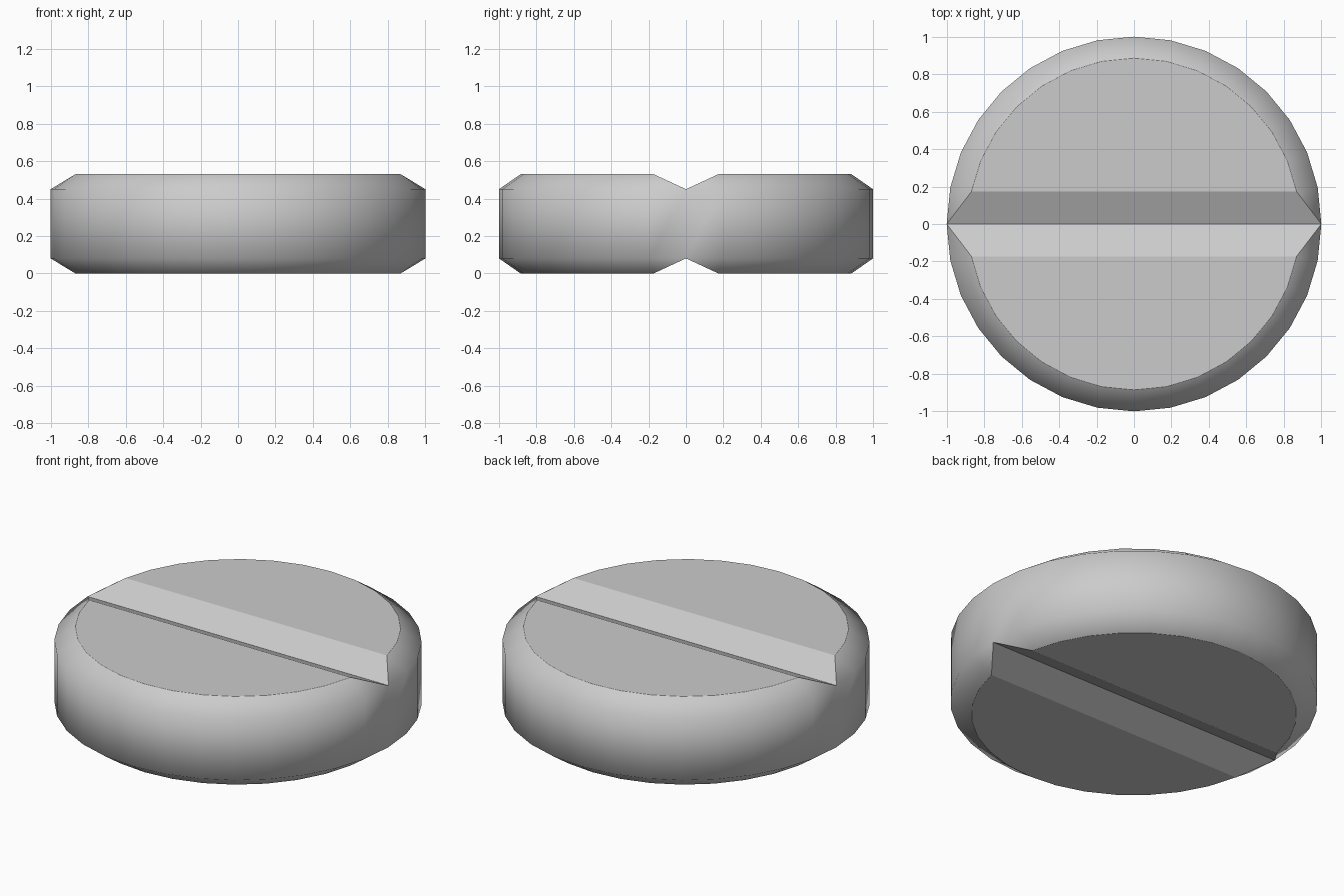
import bpy, bmesh, math

if "Cube" in bpy.data.objects:
    bpy.data.objects.remove(bpy.data.objects["Cube"])

SIDES = 32
HEIGHT, CHAMFER_H = 0.53, 0.08
OUTER, INNER = 1.0, 0.885
HALF = SIDES // 2

bm = bmesh.new()


def ring(radius, z):
    return [bm.verts.new((radius * math.cos(math.tau * i / SIDES),
                          radius * math.sin(math.tau * i / SIDES), z))
            for i in range(SIDES)]


def band(a, b):
    # smooth faces between two rings, skipping repeated corners
    for i in range(SIDES):
        j = (i + 1) % SIDES
        corners = list(dict.fromkeys((a[i], a[j], b[j], b[i])))
        bm.faces.new(corners).smooth = True


def scored_face(outer, z):
    # chamfer and flat halves, folded into the rim along a V score line
    inner = ring(INNER, z)
    for i in (0, HALF):
        bm.verts.remove(inner[i])
        inner[i] = outer[i]
    band(outer, inner)
    flats = [bm.faces.new(inner[1:HALF]), bm.faces.new(inner[HALF + 1:])]
    flats.append(bm.faces.new((inner[0], inner[1], inner[HALF - 1], inner[HALF])))
    flats.append(bm.faces.new((inner[HALF], inner[HALF + 1], inner[-1], inner[0])))
    for face in flats:
        for edge in face.edges:
            edge.smooth = False


# Side wall, then the two scored faces
low, high = ring(OUTER, CHAMFER_H), ring(OUTER, HEIGHT - CHAMFER_H)
band(low, high)
scored_face(high, HEIGHT)
scored_face(low, 0.0)
bmesh.ops.recalc_face_normals(bm, faces=bm.faces[:])

mesh = bpy.data.meshes.new("scored_tablet")
bm.to_mesh(mesh)
bm.free()
tablet = bpy.data.objects.new("scored_tablet", mesh)
bpy.context.collection.objects.link(tablet)
